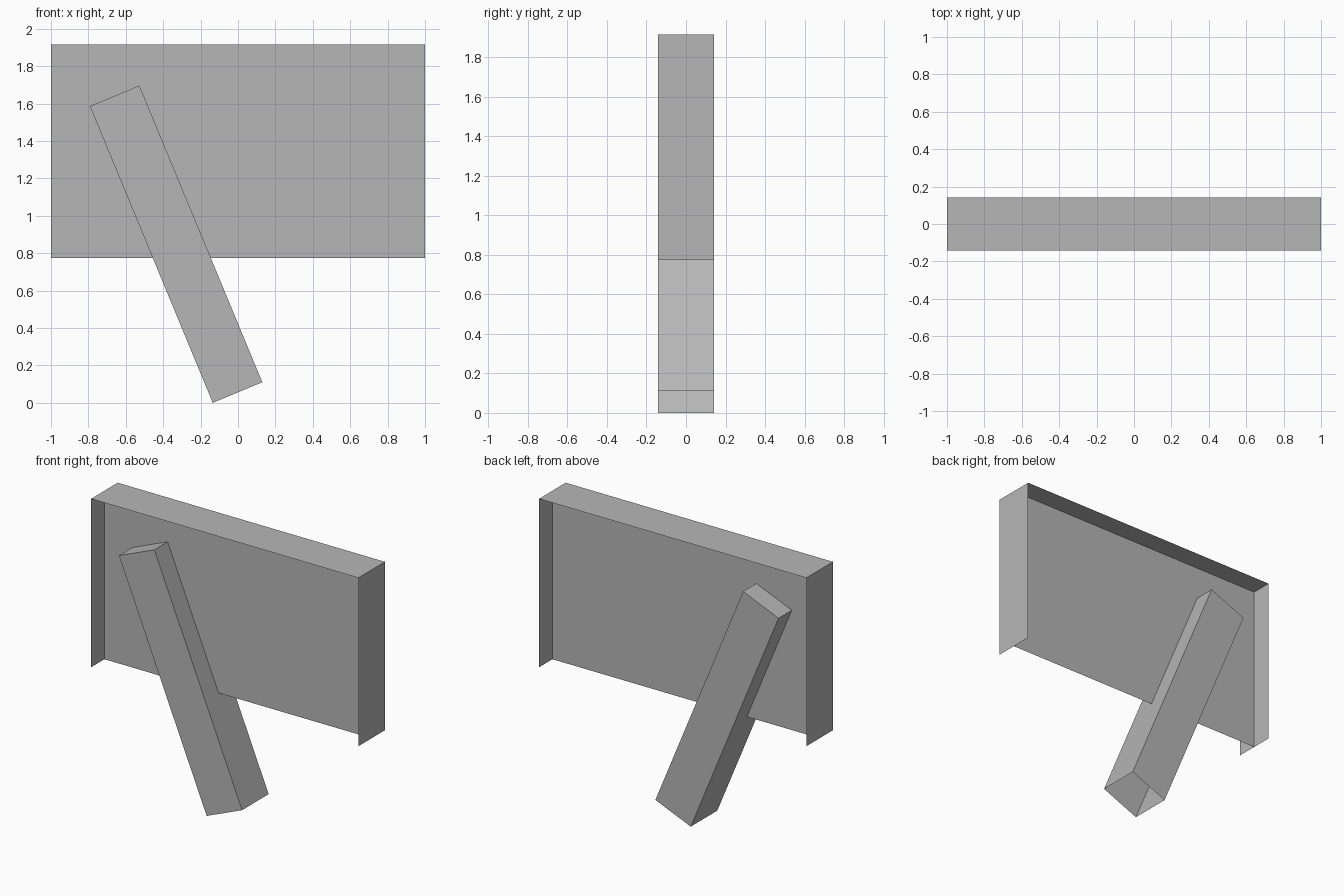
import bpy
import bmesh
from mathutils import Vector

if "Cube" in bpy.data.objects:
    bpy.data.objects.remove(bpy.data.objects["Cube"])

HALF_W, HALF_D = 1.0, 0.142      # half width and half depth
BOTTOM, TOP = 0.775, 1.915       # height range of the panel

grey = bpy.data.materials.new("plain grey")
grey.diffuse_color = (0.47, 0.47, 0.47, 1)
grey.use_nodes = True
grey.node_tree.nodes["Principled BSDF"].inputs["Base Color"].default_value = grey.diffuse_color


def finish(name, bm):
    mesh = bpy.data.meshes.new(name)
    bm.to_mesh(mesh)
    bm.free()
    mesh.materials.append(grey)
    obj = bpy.data.objects.new(name, mesh)
    bpy.context.collection.objects.link(obj)
    return obj


def sheet(name, corner, side_a, side_b):
    """Thin rectangular sheet spanned by two sides from a corner."""
    bm = bmesh.new()
    c, a, b = Vector(corner), Vector(side_a), Vector(side_b)
    bm.faces.new([bm.verts.new(p) for p in (c, c + a, c + a + b, c + b)])
    return finish(name, bm)


width, depth, height = (2 * HALF_W, 0, 0), (0, 2 * HALF_D, 0), (0, 0, TOP - BOTTOM)

# Central panel, with a top sheet and two end sheets across it
sheet("center_panel", (-HALF_W, 0, BOTTOM), width, height)
sheet("top_sheet", (-HALF_W, -HALF_D, TOP), width, depth)
sheet("right_end_sheet", (HALF_W, -HALF_D, BOTTOM), depth, height)
sheet("left_end_sheet", (-HALF_W, HALF_D, BOTTOM), (0, -2 * HALF_D, 0), height)

# Slanted hollow leg: extruded square profile, closed on top, open at the foot
bm = bmesh.new()
foot = [(-0.135, 0.0), (0.13, 0.11)]
rise = Vector((-0.657, 0, 1.586))
corners = [(x, y, z) for (x, z), ys in zip(foot, ((HALF_D, -HALF_D), (-HALF_D, HALF_D)))
           for y in ys]
low = [bm.verts.new(c) for c in corners]
high = [bm.verts.new(Vector(c) + rise) for c in corners]
for i in range(4):
    j = (i + 1) % 4
    bm.faces.new((low[i], low[j], high[j], high[i]))
bm.faces.new(high)
finish("slanted_leg", bm)
